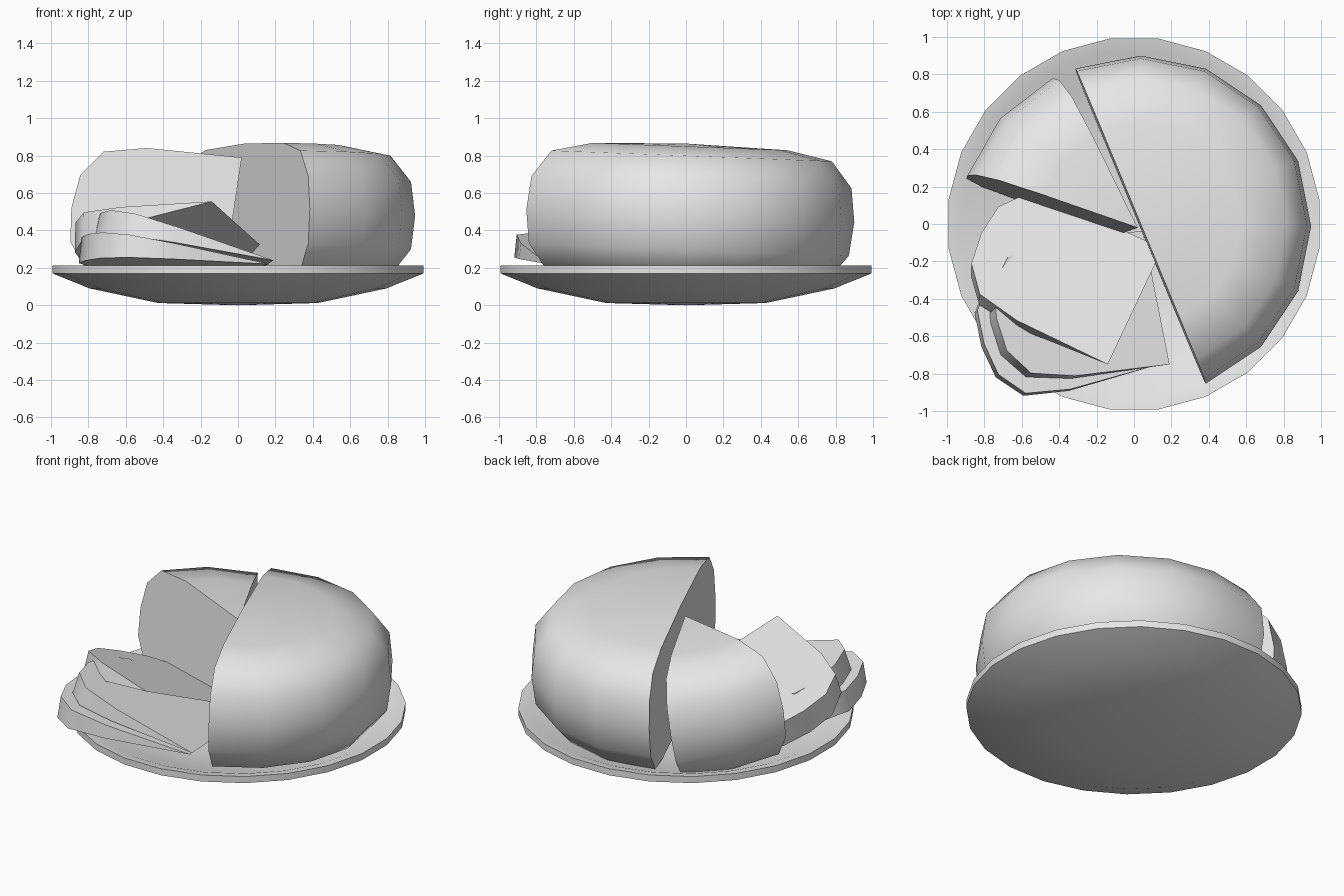
import bpy
import bmesh
from math import cos, sin, radians
from mathutils import Matrix, Vector

cube = bpy.data.objects.get("Cube")
if cube:
    bpy.data.objects.remove(cube, do_unlink=True)

GREY = (0.8, 0.8, 0.8, 1)
grey = bpy.data.materials.new("light_grey")
grey.use_nodes = True
grey.diffuse_color = GREY
grey.node_tree.nodes["Principled BSDF"].inputs["Base Color"].default_value = GREY


def lathe(name, profile, start, end, steps, matrix, smooth=60):
    """Spin a profile that starts and ends on the axis; cap a partial turn."""
    closed = abs(end - start) >= 360
    bm = bmesh.new()
    first = bm.verts.new((0, 0, profile[0][1]))
    last = bm.verts.new((0, 0, profile[-1][1]))
    columns = []
    for i in range(steps if closed else steps + 1):
        a = radians(start + (end - start) * i / steps)
        ring = [bm.verts.new((r * cos(a), r * sin(a), z)) for r, z in profile[1:-1]]
        columns.append([first] + ring + [last])
    pairs = list(zip(columns, columns[1:]))
    if closed:
        pairs.append((columns[-1], columns[0]))
    else:
        bm.faces.new(columns[0])
        bm.faces.new(columns[-1][::-1])
    for a, b in pairs:
        for j in range(len(a) - 1):
            corners = [a[j], a[j + 1], b[j + 1], b[j]]
            bm.faces.new(list(dict.fromkeys(corners)))
    bmesh.ops.recalc_face_normals(bm, faces=bm.faces)
    mesh = bpy.data.meshes.new(name)
    bm.to_mesh(mesh)
    bm.free()
    mesh.materials.append(grey)
    obj = bpy.data.objects.new(name, mesh)
    obj.matrix_world = matrix
    bpy.context.collection.objects.link(obj)
    bpy.ops.object.select_all(action="DESELECT")
    obj.select_set(True)
    bpy.context.view_layer.objects.active = obj
    bpy.ops.object.shade_smooth_by_angle(angle=radians(smooth))
    return obj


# Shallow dish
plate = [(0, 0), (0.43, 0.012), (0.8, 0.09), (1, 0.17), (1, 0.213),
         (0.93, 0.2), (0.78, 0.14), (0.43, 0.08), (0, 0.07)]
lathe("plate", plate, 7.5, 367.5, 24, Matrix.Identity(4))

# Round loaf outline shared by every cut piece
TOP = 0.865
loaf = [(0, 0.13), (0.58, 0.13), (0.78, 0.16), (0.89, 0.3), (0.912, 0.48),
        (0.89, 0.66), (0.78, 0.8), (0.54, 0.85), (0, TOP)]

# Uncut half
tilt = Matrix.Rotation(radians(-2.2), 4, "X")
lathe("half_loaf", loaf, -67.5, 112.5, 8, Matrix.Translation((0.035, -0.03, 0)) @ tilt)

# Standing quarter wedge, leaning towards the half
axis = Vector((cos(radians(110)), sin(radians(110)), 0))
lean = Matrix.Rotation(radians(9), 4, axis)
tip = Vector((0.02, -0.02, 0.79)) - lean @ Vector((0, 0, TOP))
lathe("back_wedge", loaf, 116, 161, 2, Matrix.Translation(tip) @ lean)


# Fallen slices: tip is the upper front corner, out runs along the cut face
def slice_piece(name, tip, out, back, angle):
    x = Vector(out).normalized()
    z = -Vector(back)
    z = (z - x * z.dot(x)).normalized()
    turn = Matrix((x, z.cross(x), z)).transposed().to_4x4()
    origin = Vector(tip) - z * TOP
    lathe(name, loaf, 0, angle, 1, Matrix.Translation(origin) @ turn)


slice_piece("top_slice", (-0.14, -0.75, 0.555), (-0.91, 0.41, -0.045), (0.21, 0.61, -0.25), 11)
slice_piece("middle_slice", (0.19, -0.75, 0.24), (-0.79, -0.12, 0.28), (-0.2, 0.96, -0.12), 9)
slice_piece("bottom_slice", (0.17, -0.74, 0.22), (-0.9, -0.28, 0.2), (-0.28, 0.95, -0.08), 9)
